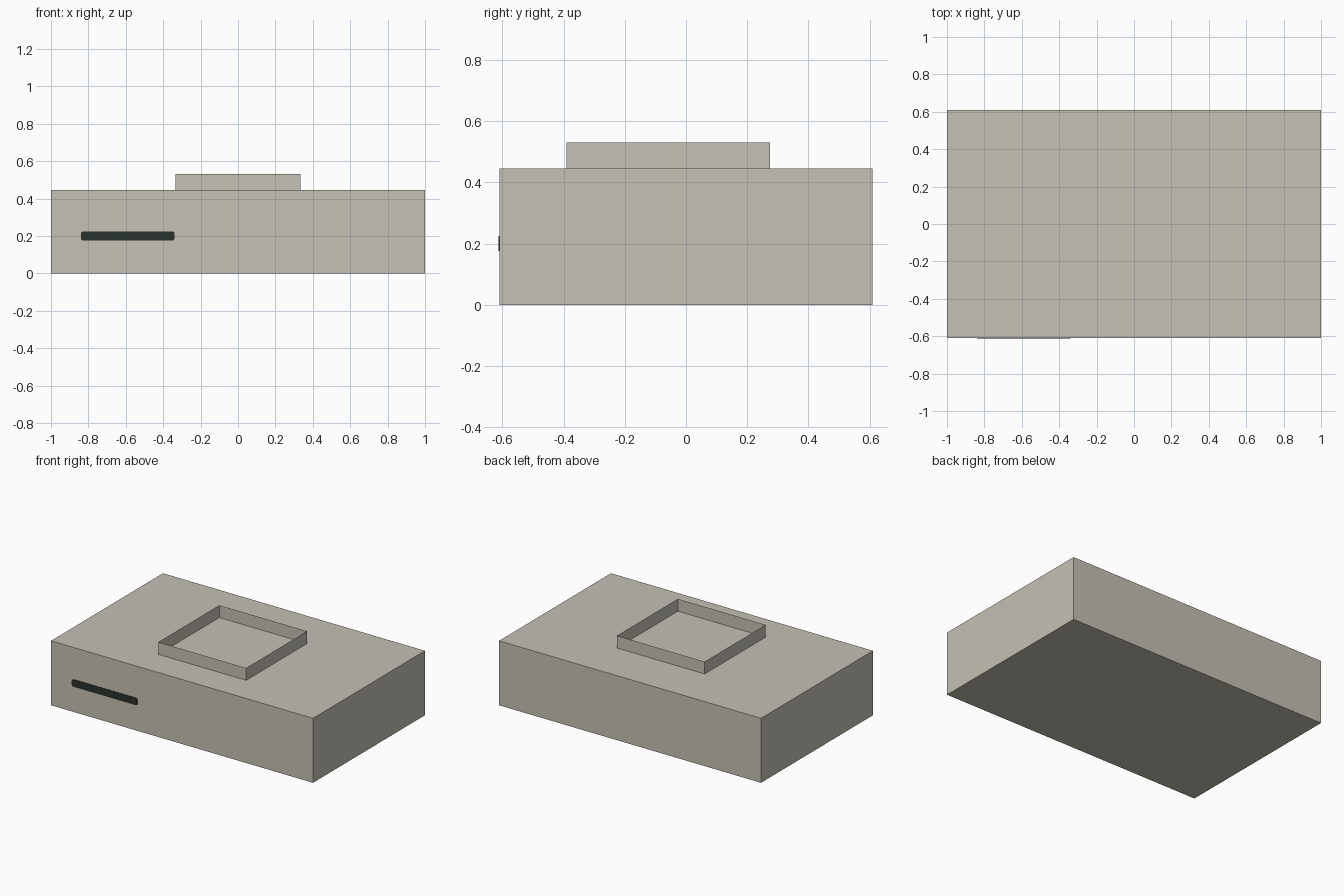
import bpy, bmesh, math

if "Cube" in bpy.data.objects:
    bpy.data.objects.remove(bpy.data.objects["Cube"])


def material(name, rgb):
    m = bpy.data.materials.new(name)
    m.diffuse_color = (*rgb, 1.0)
    m.use_nodes = True
    m.node_tree.nodes["Principled BSDF"].inputs["Base Color"].default_value = m.diffuse_color
    return m


def make_object(name, bm, mat):
    mesh = bpy.data.meshes.new(name)
    bm.to_mesh(mesh)
    bm.free()
    mesh.materials.append(mat)
    ob = bpy.data.objects.new(name, mesh)
    bpy.context.collection.objects.link(ob)
    return ob


def box(x0, x1, y0, y1, z0, z1):
    bm = bmesh.new()
    bmesh.ops.create_cube(bm, size=1)
    for v in bm.verts:
        v.co.x = x1 if v.co.x > 0 else x0
        v.co.y = y1 if v.co.y > 0 else y0
        v.co.z = z1 if v.co.z > 0 else z0
    return bm


beige = material("warm_grey_beige", (0.555, 0.537, 0.456))
dark = material("dark_slot_green", (0.023, 0.032, 0.027))

# Main case
W, D, H = 1.0, 0.61, 0.445
make_object("case", box(-W, W, -D, D, 0, H), beige)

# Raised rim on top: thin upright walls, open above and below
bm = box(-0.335, 0.335, -0.39, 0.275, H, 0.53)
bm.normal_update()
caps = [f for f in bm.faces if abs(f.normal.z) > 0.5]
bmesh.ops.delete(bm, geom=caps, context='FACES_ONLY')
make_object("top_rim", bm, beige)

# Dark slot on the front: thin plate with rounded corners
cx, cz, hx, hz, r = -0.59, 0.20, 0.25, 0.025, 0.012
steps = 4
bm = bmesh.new()
verts = []
for q, (sx, sz) in enumerate([(1, 1), (-1, 1), (-1, -1), (1, -1)]):
    for i in range(steps + 1):
        a = math.pi / 2 * (q + i / steps)
        verts.append(bm.verts.new((cx + sx * (hx - r) + r * math.cos(a),
                                   -D + 0.001,
                                   cz + sz * (hz - r) + r * math.sin(a))))
face = bm.faces.new(verts)
ext = bmesh.ops.extrude_face_region(bm, geom=[face])
for v in (g for g in ext["geom"] if isinstance(g, bmesh.types.BMVert)):
    v.co.y = -D - 0.003
bmesh.ops.recalc_face_normals(bm, faces=bm.faces)
make_object("front_slot", bm, dark)
